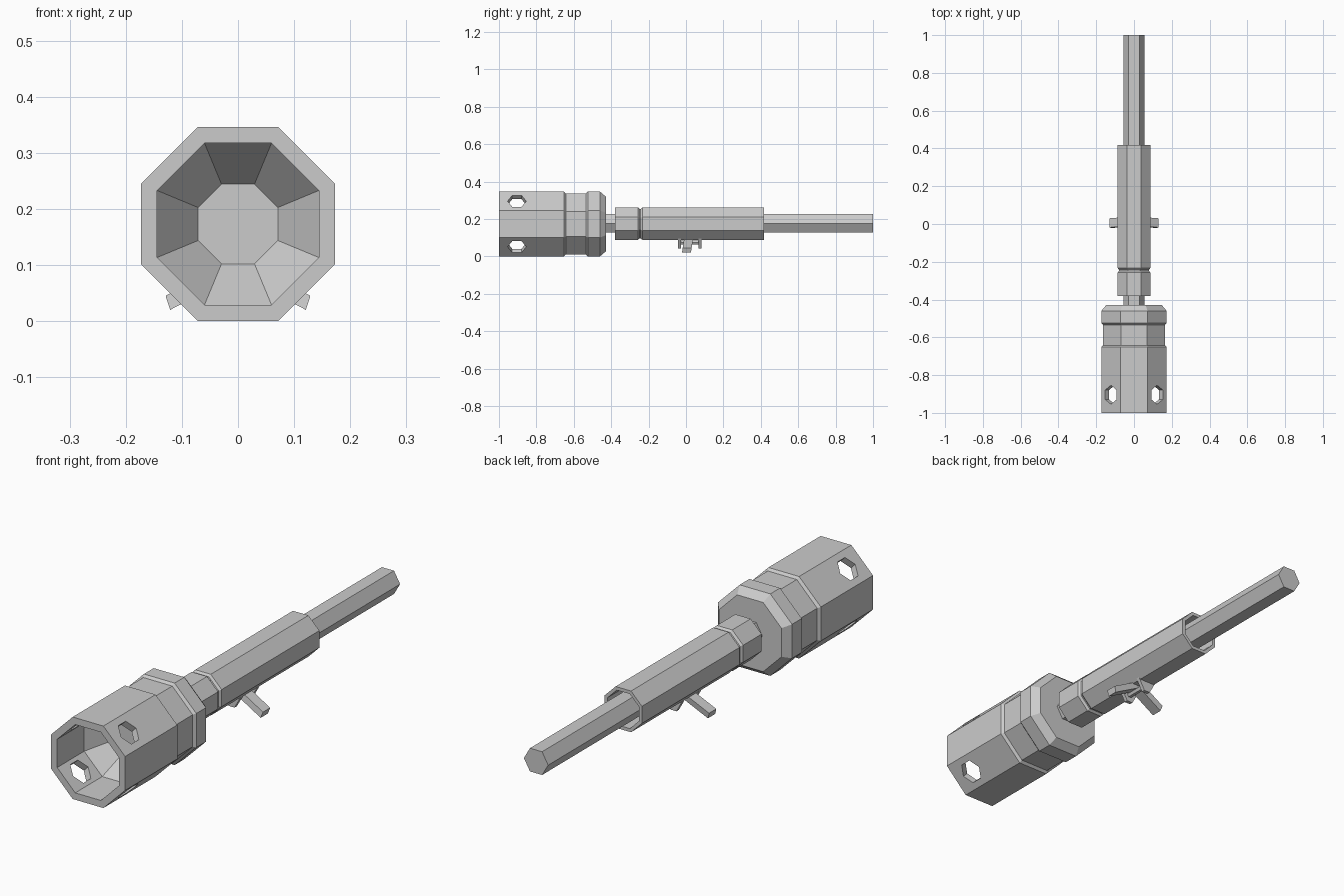
import bpy, bmesh, math
from mathutils import Matrix

if "Cube" in bpy.data.objects:
    bpy.data.objects.remove(bpy.data.objects["Cube"])

ZC = 0.173  # height of the bore axis


def obj(name, bm):
    bmesh.ops.recalc_face_normals(bm, faces=bm.faces)
    me = bpy.data.meshes.new(name)
    bm.to_mesh(me)
    bm.free()
    o = bpy.data.objects.new(name, me)
    bpy.context.collection.objects.link(o)
    return o


def turned(name, profile, sides, offset, z=ZC, rot=None):
    """Faceted solid along y; profile = (y, apothem) pairs, capped at both ends."""
    bm = bmesh.new()
    k = 1 / math.cos(math.pi / sides)
    rings = []
    for y, r in profile:
        rings.append([bm.verts.new((r * k * math.cos(2 * math.pi * (i + offset) / sides), y,
                                    r * k * math.sin(2 * math.pi * (i + offset) / sides)))
                      for i in range(sides)])
    for a, b in zip(rings, rings[1:]):
        for i in range(sides):
            j = (i + 1) % sides
            bm.faces.new((a[i], a[j], b[j], b[i]))
    bm.faces.new(rings[0])
    bm.faces.new(rings[-1])
    if rot:
        bm.transform(rot)
    bm.transform(Matrix.Translation((0, 0, z)))
    return obj(name, bm)


def prism(name, pts, y0, y1, shear=0.0):
    """Extrude an x-z outline along y."""
    bm = bmesh.new()
    a = [bm.verts.new((x, y0 + shear * (z - 0.09), z)) for x, z in pts]
    b = [bm.verts.new((x, y1 + shear * (z - 0.09), z)) for x, z in pts]
    bm.faces.new(a)
    bm.faces.new(b)
    for i in range(len(pts)):
        j = (i + 1) % len(pts)
        bm.faces.new((a[i], a[j], b[j], b[i]))
    return obj(name, bm)


# Large octagonal muzzle housing: funnel floor, straight bore, then outer skin
muzzle = turned("muzzle_housing", [
    (-0.72, 0.071), (-0.82, 0.144), (-1.0, 0.144), (-1.0, 0.173),
    (-0.652, 0.173), (-0.642, 0.163), (-0.535, 0.163), (-0.525, 0.173),
    (-0.46, 0.173), (-0.428, 0.146)], 8, 0.5)

# Hexagonal vent holes through the four diagonal faces
for n, s in enumerate((1, -1)):
    rot = (Matrix.Translation((0, -0.904, 0)) @ Matrix.Rotation(s * math.pi / 4, 4, 'Y')
           @ Matrix.Rotation(math.pi / 2, 4, 'Z'))
    cutter = turned("vent_cutter", [(-0.3, 0.0433), (0.3, 0.0433)], 6, 0, ZC, rot)
    cutter.hide_render = True
    mod = muzzle.modifiers.new("vent", 'BOOLEAN')
    mod.operation = 'DIFFERENCE'
    mod.solver = 'EXACT'
    mod.object = cutter
    bpy.context.view_layer.objects.active = muzzle
    bpy.ops.object.modifier_apply(modifier=mod.name)
    bpy.data.objects.remove(cutter)

# Hexagonal rod running through everything
turned("barrel_rod", [(-0.44, 0.049), (1.0, 0.049)], 6, 0, 0.177)

# Octagonal sleeve with a groove, hollow toward the back
turned("sleeve", [
    (-0.38, 0.05), (-0.38, 0.087), (-0.257, 0.087), (-0.248, 0.079), (-0.242, 0.079),
    (-0.233, 0.087), (0.418, 0.087), (0.418, 0.073), (-0.2, 0.073), (-0.2, 0.05)],
    8, 0.5, 0.175)

# Bracket plates under the sleeve
for label, y in (("front", -0.043), ("rear", 0.068)):
    prism(label + "_bracket", [(-0.05, 0.107), (0.05, 0.107), (0.014, 0.043), (-0.014, 0.043)],
          y, y + 0.016)

# Hinge pin between the plates
turned("hinge_pin", [(-0.04, 0.011), (0.08, 0.011)], 6, 0, 0.075)

# Short splayed legs
for label, s in (("left", -1), ("right", 1)):
    prism(label + "_leg", [(s * 0.129, 0.045), (s * 0.121, 0.020),
                           (s * 0.0, 0.082), (s * 0.01, 0.106)], -0.011, 0.037, 0.15)
